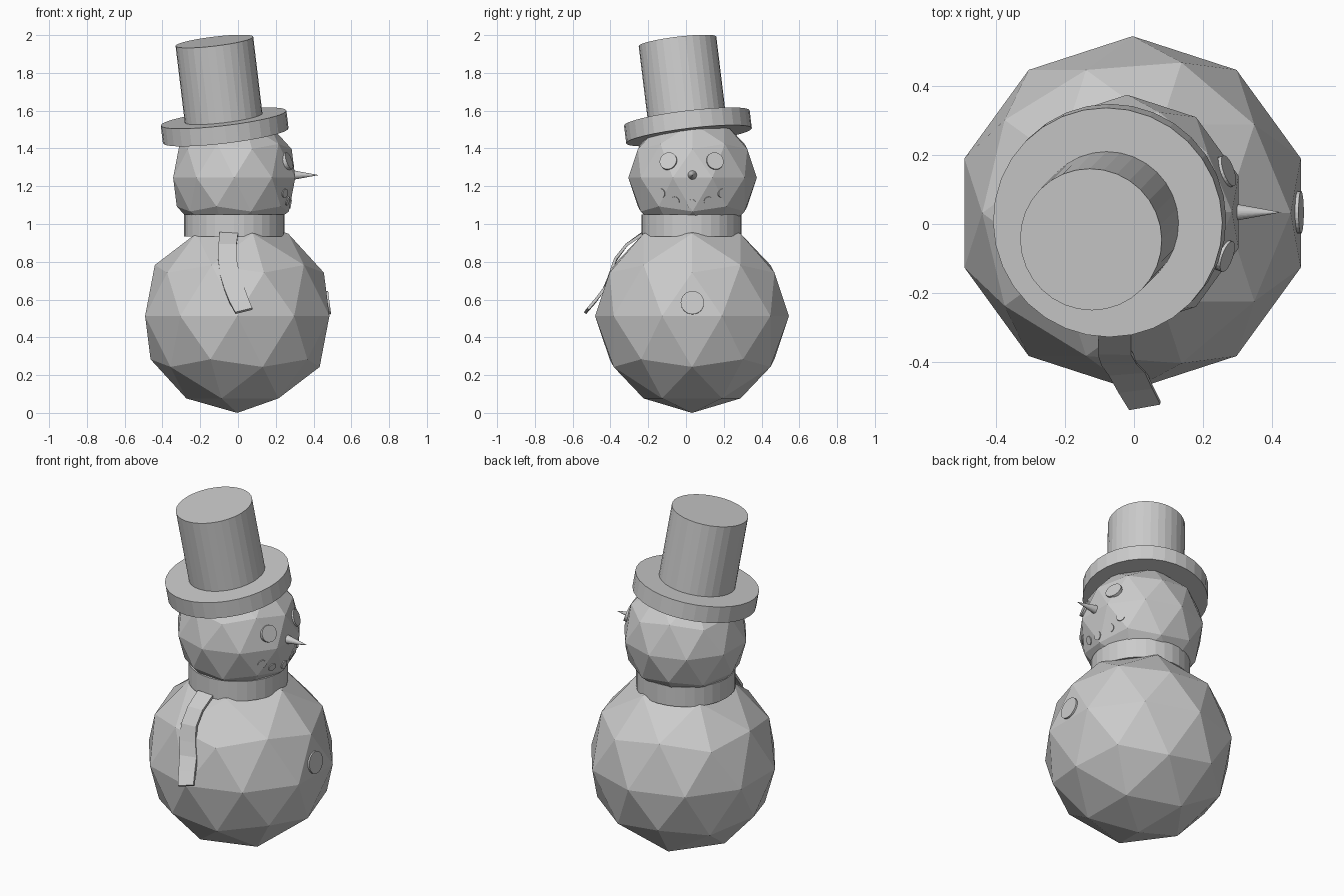
import bpy, bmesh
from mathutils import Vector
from mathutils.bvhtree import BVHTree

if "Cube" in bpy.data.objects:
    bpy.data.objects.remove(bpy.data.objects["Cube"])


def ball(name, r, loc):
    bpy.ops.mesh.primitive_ico_sphere_add(subdivisions=2, radius=r, location=loc)
    o = bpy.context.object
    o.name = name
    return o


def cone(name, base, axis, r1, r2, length, sides=32):
    """Cylinder or cone standing on 'base' and running along 'axis'."""
    axis = Vector(axis).normalized()
    bpy.ops.mesh.primitive_cone_add(vertices=sides, radius1=r1, radius2=r2, depth=length,
                                    location=Vector(base) + axis * length / 2)
    o = bpy.context.object
    o.name = name
    o.rotation_euler = axis.to_track_quat('Z', 'Y').to_euler()
    return o


def pebble(name, host, y, z, r, out):
    """Flat round stone laid on the +x side of a snowball."""
    tree = BVHTree.FromPolygons([v.co + host.location for v in host.data.vertices],
                                [tuple(p.vertices) for p in host.data.polygons])
    hit, normal, _, _ = tree.ray_cast(Vector((2, y, z)), Vector((-1, 0, 0)))
    return cone(name, hit - normal * 0.012, normal, r, r, 0.012 + out, 24)


# snowballs
body = ball("body", 0.513, (-0.004, 0.032, 0.513))
head = ball("head", 0.34, (-0.02, 0.035, 1.245))

# face on the +x side
for side in (-1, 1):
    pebble("eye", head, 0.03 + side * 0.122, 1.332, 0.047, 0.009)
for y, z in ((-0.13, 1.163), (-0.058, 1.122), (0.03, 1.107), (0.118, 1.122), (0.19, 1.163)):
    pebble("mouth_stone", head, y, z, 0.024, 0.005)
cone("nose", (0.27, 0.034, 1.259), (1, 0, 0), 0.029, 0.0, 0.158)

# body button
pebble("button", body, 0.034, 0.583, 0.062, 0.01)

# scarf band around the neck
bpy.ops.mesh.primitive_cylinder_add(vertices=32, radius=0.265, depth=0.115,
                                    end_fill_type='NOTHING', location=(-0.02, 0.03, 0.992))
band = bpy.context.object
band.name = "scarf_band"
mod = band.modifiers.new("thickness", 'SOLIDIFY')
mod.thickness = 0.025
mod.offset = -1

# scarf tail: pairs of left and right edge points draping over the body
tail_path = [
    ((-0.097, -0.235, 0.957), (0.000, -0.235, 0.952)),
    ((-0.103, -0.320, 0.895), (-0.008, -0.320, 0.895)),
    ((-0.105, -0.378, 0.815), (-0.008, -0.380, 0.820)),
    ((-0.095, -0.410, 0.730), (0.008, -0.408, 0.740)),
    ((-0.073, -0.440, 0.660), (0.032, -0.432, 0.670)),
    ((-0.045, -0.490, 0.590), (0.053, -0.478, 0.610)),
    ((-0.014, -0.540, 0.533), (0.076, -0.524, 0.556)),
]
bm = bmesh.new()
rows = [[bm.verts.new(p) for p in pair] for pair in tail_path]
for a, b in zip(rows, rows[1:]):
    bm.faces.new((a[0], b[0], b[1], a[1]))
mesh = bpy.data.meshes.new("scarf_tail")
bm.to_mesh(mesh)
bm.free()
tail = bpy.data.objects.new("scarf_tail", mesh)
bpy.context.collection.objects.link(tail)
mod = tail.modifiers.new("thickness", 'SOLIDIFY')
mod.thickness = 0.015
mod.offset = -1

# tilted top hat
lean = Vector((-0.12, -0.122, 1)).normalized()
top = Vector((-0.125, -0.045, 1.967))
brim_top = top - lean * 0.412
cone("hat_brim", brim_top - lean * 0.095, lean, 0.335, 0.335, 0.095)
cone("hat_crown", brim_top - lean * 0.05, lean, 0.207, 0.207, 0.462)
